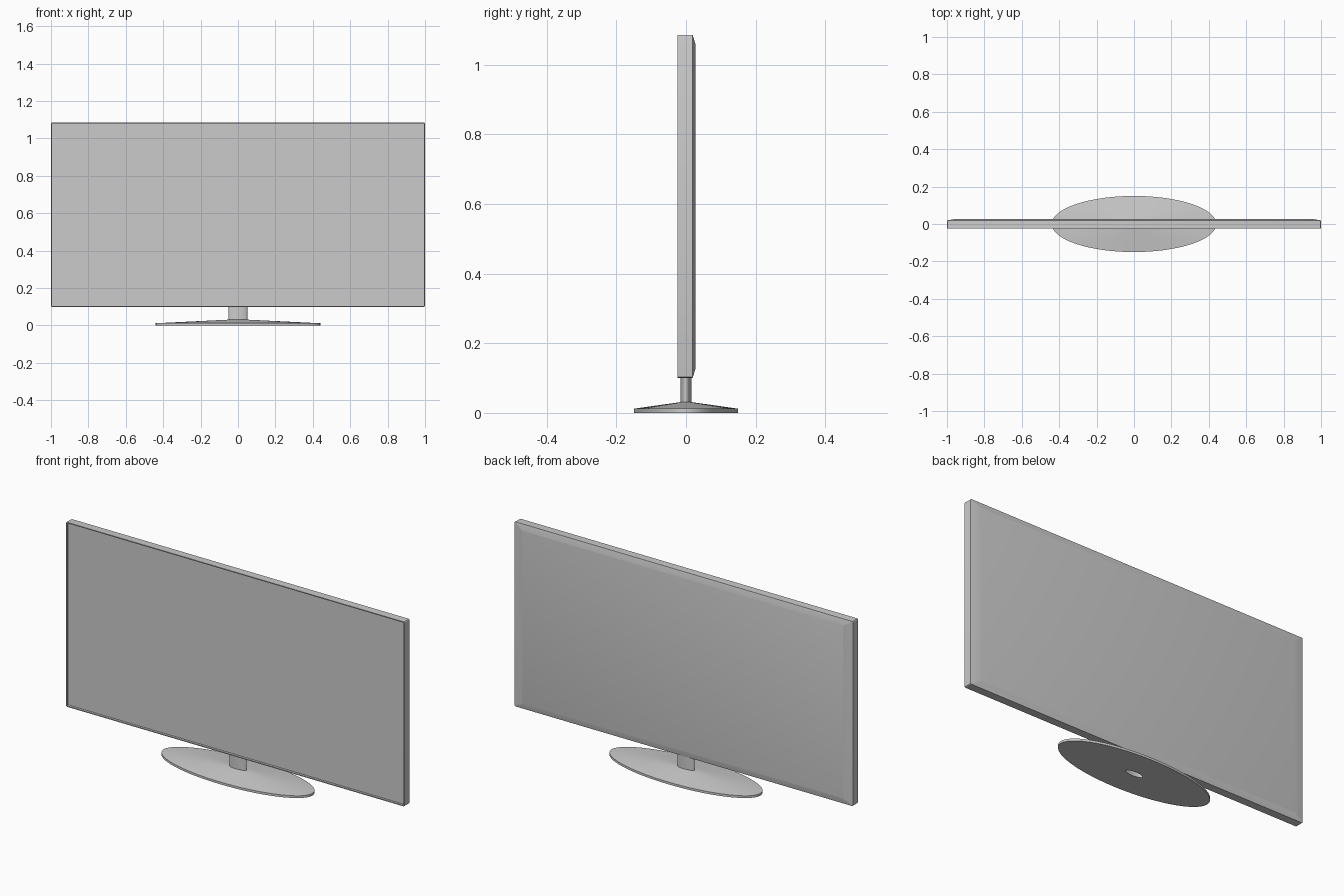
import bpy, bmesh
from math import sin, cos, pi, radians

if "Cube" in bpy.data.objects:
    bpy.data.objects.remove(bpy.data.objects["Cube"])


def loft(name, rings, cap_start=False, cap_end=False, closed=False):
    """Skin a list of rings with equal point counts."""
    bm = bmesh.new()
    loops = [[bm.verts.new(p) for p in ring] for ring in rings]
    pairs = list(zip(loops, loops[1:]))
    if closed:
        pairs.append((loops[-1], loops[0]))
    for a, b in pairs:
        for i in range(len(a)):
            j = (i + 1) % len(a)
            bm.faces.new((a[i], a[j], b[j], b[i]))
    if cap_start:
        bm.faces.new(loops[0][::-1])
    if cap_end:
        bm.faces.new(loops[-1])
    bmesh.ops.recalc_face_normals(bm, faces=bm.faces)
    mesh = bpy.data.meshes.new(name)
    bm.to_mesh(mesh)
    bm.free()
    obj = bpy.data.objects.new(name, mesh)
    bpy.context.collection.objects.link(obj)
    bpy.ops.object.select_all(action='DESELECT')
    obj.select_set(True)
    bpy.context.view_layer.objects.active = obj
    bpy.ops.object.shade_smooth_by_angle(angle=radians(30))
    return obj


def rounded_rect(y, hx, hz, r, zc=0.593, seg=3):
    pts = []
    for k, (sx, sz) in enumerate([(1, 1), (-1, 1), (-1, -1), (1, -1)]):
        for s in range(seg + 1):
            a = pi / 2 * (k + s / seg)
            pts.append((sx * (hx - r) + r * cos(a), y,
                        zc + sz * (hz - r) + r * sin(a)))
    return pts


def ellipse(rx, ry, z, n=64):
    return [(rx * cos(2 * pi * i / n), ry * sin(2 * pi * i / n), z)
            for i in range(n)]


# Screen: recessed display, hairline bezel, casing and chamfered back
HX, HZ = 1.0, 0.493
loft("screen", [
    rounded_rect(-0.012, HX - 0.005, HZ - 0.005, 0.003),
    rounded_rect(-0.024, HX - 0.005, HZ - 0.005, 0.003),
    rounded_rect(-0.024, HX, HZ, 0.006),
    rounded_rect(0.019, HX, HZ, 0.006),
    rounded_rect(0.028, HX - 0.05, HZ - 0.03, 0.006),
], cap_start=True, cap_end=True)

# Base: shallow elliptical cone with a central opening
loft("base", [
    ellipse(0.05, 0.016, 0.0),
    ellipse(0.44, 0.15, 0.0),
    ellipse(0.44, 0.15, 0.012),
    ellipse(0.05, 0.016, 0.031),
])

# Neck: open elliptical tube up to the casing
loft("neck", [ellipse(0.05, 0.016, 0.0), ellipse(0.05, 0.016, 0.102)])
